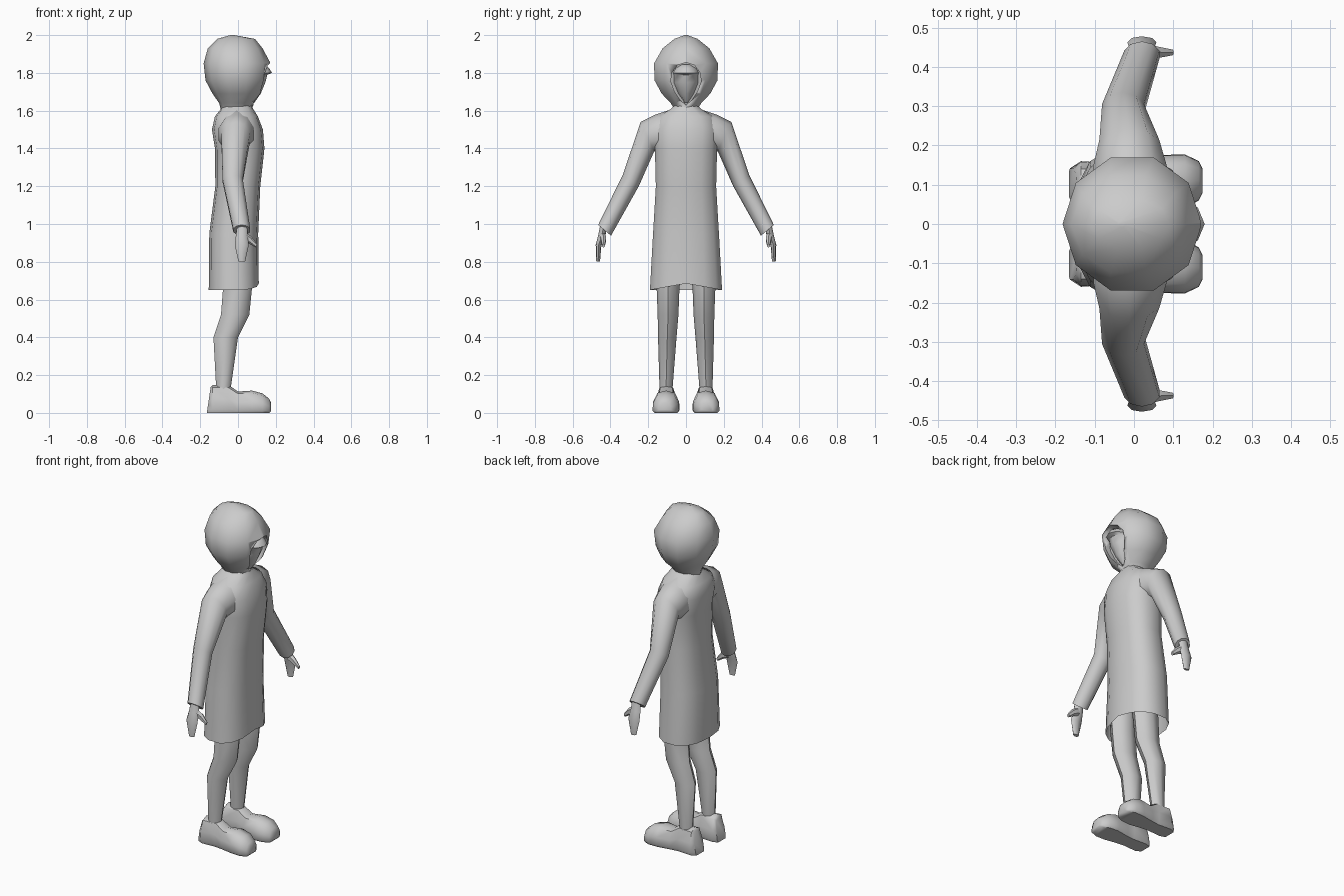
import bpy, bmesh, math
from mathutils import Vector as V


def ring(c, u, v, n=10, p=1.0):
    """Closed (super)elliptical section around c with half axes u and v."""
    def f(t):
        return math.copysign(abs(t) ** p, t)
    return [V(c) + V(u) * f(math.cos(2 * math.pi * i / n))
            + V(v) * f(math.sin(2 * math.pi * i / n)) for i in range(n)]


def hring(z, x0, x1, ry, y=0, n=10, p=1.0):
    return ring(((x0 + x1) / 2, y, z), ((x1 - x0) / 2, 0, 0), (0, ry, 0), n, p)


def loft(name, rings, mirror=False, cap0=True, cap1=True, angle=50):
    bm = bmesh.new()
    rows = [[bm.verts.new(p) for p in r] for r in rings]
    n = len(rows[0])
    for a, b in zip(rows, rows[1:]):
        for i in range(n):
            j = (i + 1) % n
            bm.faces.new((a[i], a[j], b[j], b[i]))
    if cap0:
        bm.faces.new(rows[0][::-1])
    if cap1:
        bm.faces.new(rows[-1])
    bmesh.ops.recalc_face_normals(bm, faces=bm.faces)
    me = bpy.data.meshes.new(name)
    bm.to_mesh(me)
    bm.free()
    ob = bpy.data.objects.new(name, me)
    bpy.context.collection.objects.link(ob)
    bpy.context.view_layer.objects.active = ob
    for o in bpy.context.selected_objects:
        o.select_set(False)
    ob.select_set(True)
    bpy.ops.object.shade_smooth_by_angle(angle=math.radians(angle))
    if mirror:
        m = ob.modifiers.new("mirror", 'MIRROR')
        m.use_axis = (False, True, False)
        m.use_mirror_merge = False
    return ob


# Hooded head
hood = loft("hood", [hring(*r) for r in [
    (1.60, -0.09, 0.07, 0.06), (1.64, -0.10, 0.085, 0.085), (1.69, -0.135, 0.135, 0.135),
    (1.76, -0.172, 0.16, 0.175), (1.85, -0.182, 0.173, 0.178), (1.93, -0.16, 0.13, 0.13),
    (1.98, -0.11, 0.09, 0.065), (2.0, -0.04, -0.02, 0.008)]])

# Teardrop face opening, cut to follow the front of the hood
drop = [(0, 1.855), (0.045, 1.84), (0.075, 1.80), (0.08, 1.755), (0.06, 1.70), (0.03, 1.655),
        (0, 1.63)]
drop += [(-y, z) for y, z in drop[-2:0:-1]]
cutter = loft("opening_cutter", [[V((0.125 - 0.25 * (1.86 - z), y, z)) for y, z in drop],
                                 [V((0.3, y, z)) for y, z in drop]])
cutter.hide_render = True
cutter.hide_set(True)
cut = hood.modifiers.new("face_opening", 'BOOLEAN')
cut.object = cutter
cut.operation = 'DIFFERENCE'
cut.solver = 'EXACT'

# Face with a brow ridge
loft("face", [hring(*r) for r in [
    (1.64, 0.0, 0.085, 0.012), (1.69, 0.0, 0.12, 0.045), (1.75, 0.0, 0.145, 0.07),
    (1.79, 0.0, 0.155, 0.072), (1.80, 0.0, 0.18, 0.07), (1.825, 0.0, 0.165, 0.06),
    (1.845, 0.0, 0.14, 0.03)]])

# Coat body with a slightly raised front hem
body = [hring(*r, n=14, p=0.82) for r in [
    (0.65, -0.155, 0.11, 0.195), (0.95, -0.152, 0.107, 0.178), (1.2, -0.12, 0.118, 0.163),
    (1.4, -0.122, 0.14, 0.168), (1.5, -0.138, 0.132, 0.175), (1.57, -0.122, 0.105, 0.15),
    (1.61, -0.09, 0.08, 0.08), (1.64, -0.075, 0.065, 0.055)]]
for p in body[0]:
    if p.x > 0.05:
        p.z += 0.035 * (1 - abs(p.y) / 0.195)
loft("coat", body, cap0=False)


# Sleeves: outer and inner outline points in y/z, then x centre and half depth
def sleeve_ring(yo, zo, yi, zi, x, rx, n=10):
    return ring((x, (yo + yi) / 2, (zo + zi) / 2), (0, (yo - yi) / 2, (zo - zi) / 2),
                (rx, 0, 0), n)


loft("sleeve", [sleeve_ring(*r) for r in [
    (0.07, 1.61, 0.09, 1.36, -0.005, 0.10), (0.16, 1.58, 0.13, 1.37, -0.01, 0.098),
    (0.24, 1.54, 0.168, 1.385, -0.012, 0.08), (0.335, 1.26, 0.25, 1.20, -0.028, 0.056),
    (0.465, 0.995, 0.397, 0.938, 0.02, 0.047)]], mirror=True)

# Hands and thumbs
loft("hand", [sleeve_ring(*r, n=8) for r in [
    (0.455, 0.99, 0.42, 0.97, 0.022, 0.028), (0.465, 0.94, 0.43, 0.925, 0.02, 0.032),
    (0.478, 0.89, 0.448, 0.885, 0.02, 0.037), (0.475, 0.80, 0.455, 0.803, 0.02, 0.018)]],
    mirror=True)
loft("thumb", [ring(c, (0.3 * r, 0, r), (0, 0.8 * r, 0), 6) for c, r in [
    ((0.03, 0.442, 0.935), 0.024), ((0.065, 0.437, 0.915), 0.019),
    ((0.098, 0.437, 0.885), 0.01)]], mirror=True)

# Legs
loft("leg", [hring(z, a, b, (y1 - y0) / 2, (y0 + y1) / 2, 8) for z, a, b, y0, y1 in [
    (0.78, -0.075, 0.085, 0.025, 0.155), (0.65, -0.08, 0.073, 0.035, 0.155),
    (0.52, -0.09, 0.06, 0.04, 0.15), (0.40, -0.13, 0.0, 0.05, 0.148),
    (0.12, -0.115, -0.04, 0.072, 0.14)]], mirror=True)


# Shoes: D-shaped sections from heel to toe
def shoe_ring(x, y, w, t, b=0.0):
    pts = [(-0.85, 0), (-1, 0.12), (-0.97, 0.5), (-0.65, 0.9), (0, 1), (0.65, 0.9),
           (0.97, 0.5), (1, 0.12), (0.85, 0)]
    return [V((x + (0.02 * v if x < -0.15 else 0), y + w * u, b + (t - b) * v)) for u, v in pts]


loft("shoe", [shoe_ring(*r) for r in [
    (-0.165, 0.102, 0.04, 0.135), (-0.135, 0.104, 0.056, 0.148), (-0.05, 0.104, 0.05, 0.148),
    (0.0, 0.105, 0.056, 0.113), (0.075, 0.105, 0.071, 0.118), (0.13, 0.108, 0.069, 0.103),
    (0.165, 0.11, 0.05, 0.075), (0.175, 0.11, 0.03, 0.055, 0.01)]], mirror=True)
